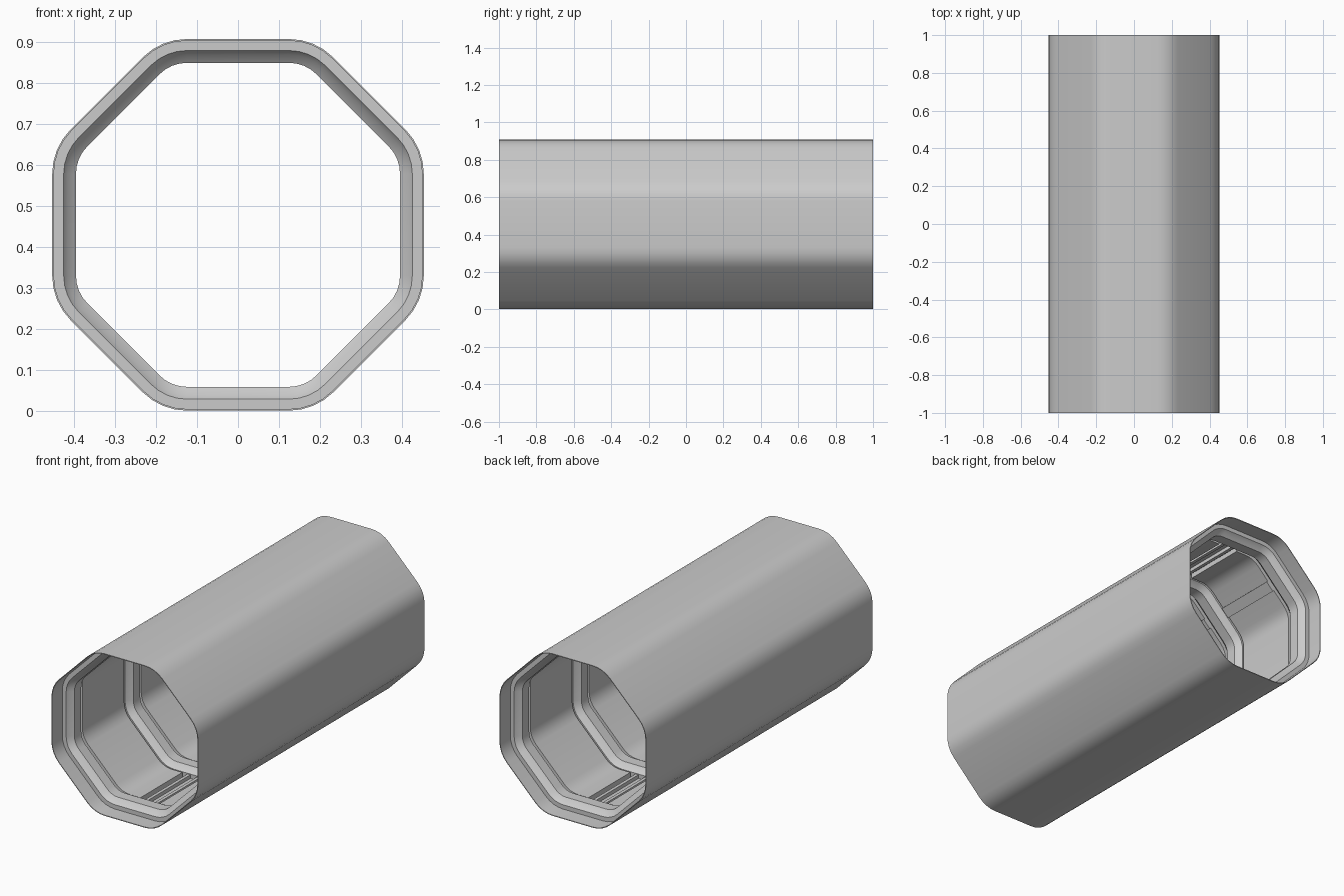
import bpy, bmesh, math

if "Cube" in bpy.data.objects:
    bpy.data.objects.remove(bpy.data.objects["Cube"])

CZ = 0.455          # height of the tube axis
AP = 0.453          # outer apothem of the octagon


def octagon(ap, steps=4):
    """Rounded octagon, starting at the bottom middle, as (x, z) pairs."""
    r = ap - 0.30
    d = (ap - r) / math.cos(math.pi / 8)
    pts = []
    for k in range(8):
        mid = -math.pi / 2 + math.pi / 8 + k * math.pi / 4
        for s in range(steps + 1):
            a = mid + (s / steps - 0.5) * math.pi / 4
            pts.append((d * math.cos(mid) + r * math.cos(a),
                        CZ + d * math.sin(mid) + r * math.sin(a)))
    return pts


def finish(name, bm):
    bmesh.ops.recalc_face_normals(bm, faces=bm.faces)
    me = bpy.data.meshes.new(name)
    bm.to_mesh(me)
    bm.free()
    ob = bpy.data.objects.new(name, me)
    bpy.context.collection.objects.link(ob)
    bpy.context.view_layer.objects.active = ob
    ob.select_set(True)
    bpy.ops.object.shade_smooth_by_angle(angle=math.radians(30))
    ob.select_set(False)
    return ob


def loft(name, sections, ring=True):
    """Skin closed cross-section loops together; sections wrap round."""
    bm = bmesh.new()
    rows = [[bm.verts.new(p) for p in sec] for sec in sections]
    n, m = len(rows), len(rows[0])
    for i in range(n if ring else n - 1):
        a, b = rows[i], rows[(i + 1) % n]
        for j in range(m):
            bm.faces.new((a[j], a[(j + 1) % m], b[(j + 1) % m], b[j]))
    if not ring:
        bm.faces.new(rows[0])
        bm.faces.new(rows[-1])
    return finish(name, bm)


def sweep(name, profile):
    """Carry a (y, apothem) profile around the octagon."""
    return loft(name, [[(x, y, z) for x, z in octagon(ap)] for y, ap in profile])


def rail(name, angle, offset, ap, width, height, y0, y1):
    """Bar along y lying on the wall that faces the given angle."""
    c, s = math.cos(angle), math.sin(angle)
    sec = [(ap, -width / 2), (ap, width / 2),
           (ap - height, width / 2), (ap - height, -width / 2)]
    rows = [[(c * u - s * (v + offset), y, CZ + s * u + c * (v + offset))
             for u, v in sec] for y in (y0, y1)]
    return loft(name, rows, ring=False)


# Outer shell
sweep("outer_shell", [(-1, AP), (1, AP), (1, AP - 0.004), (-1, AP - 0.004)])

# Stepped ribs
ribs = (-0.85, -0.33, 0.33, 0.85)
for i, y in enumerate(ribs):
    sweep(f"rib_{i + 1}", [
        (y - 0.06, AP - 0.003), (y - 0.06, 0.425), (y - 0.045, 0.415),
        (y - 0.03, 0.395), (y + 0.03, 0.395), (y + 0.045, 0.415),
        (y + 0.06, 0.425), (y + 0.06, AP - 0.003)])

# Wall linings between ribs, with a channel along floor and ceiling
for i in range(3):
    y0, y1 = ribs[i] + 0.075, ribs[i + 1] - 0.075
    for side, sx in (("right", 1), ("left", -1)):
        line = []
        for ap in (0.42, AP - 0.006):
            half = [p for p in octagon(ap) if p[0] > 0]
            half.sort(key=lambda p: math.atan2(p[1] - CZ, p[0]))
            half = [(0.06, CZ - ap)] + half + [(0.06, CZ + ap)]
            line.append(half)
        bm = bmesh.new()
        grid = [[bm.verts.new((sx * x, y, z)) for x, z in half]
                for half, y in ((line[1], y0), (line[0], y0),
                                (line[0], y1), (line[1], y1))]
        for k in range(3):
            for j in range(len(grid[0]) - 1):
                bm.faces.new((grid[k][j], grid[k][j + 1],
                              grid[k + 1][j + 1], grid[k + 1][j]))
        for j in (0, -1):
            bm.faces.new([row[j] for row in grid])
        finish(f"{side}_lining_{i + 1}", bm)

    # Channel rails and upper wall strips
    for label, deg in (("floor", -90), ("ceiling", 90)):
        for off in (-0.03, 0.03):
            rail(f"{label}_rail", math.radians(deg), off, AP - 0.004,
                 0.018, 0.02, y0 - 0.02, y1 + 0.02)
    for label, deg in (("right", 45), ("left", 135)):
        rail(f"{label}_upper_strip", math.radians(deg), 0, 0.422,
             0.06, 0.012, y0, y1)
